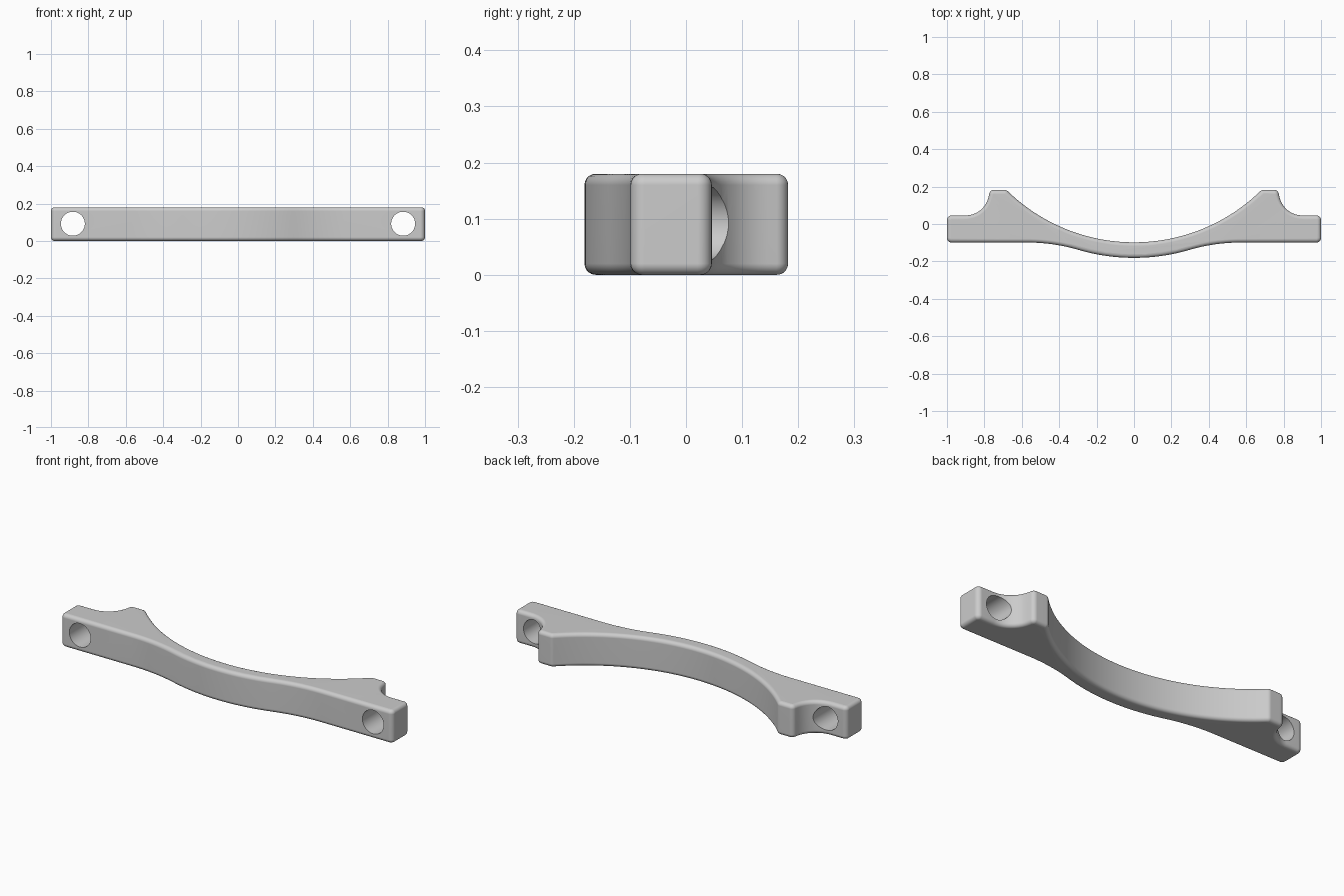
import bpy, bmesh
from math import sin, cos, asin, atan2, pi, radians, sqrt
from mathutils import Vector

HEIGHT = 0.18
ROUND = 0.02
STEPS = 5

cube = bpy.data.objects.get("Cube")
if cube:
    bpy.data.objects.remove(cube, do_unlink=True)

grey = bpy.data.materials.new("plain grey")
grey.use_nodes = True
grey.diffuse_color = (0.6, 0.6, 0.6, 1)
grey.node_tree.nodes["Principled BSDF"].inputs["Base Color"].default_value = grey.diffuse_color


def arc(cx, cy, r, start, end, steps):
    return [Vector((cx + r * cos(start + (end - start) * i / steps),
                    cy + r * sin(start + (end - start) * i / steps))) for i in range(steps + 1)]


def soften(before, corner, after, r):
    """Replace a convex outline corner by a small arc."""
    a, b = (before - corner).normalized(), (after - corner).normalized()
    half_angle = a.angle(b) / 2
    centre = corner + (a + b).normalized() * r / sin(half_angle)
    sweep = pi / 2 - half_angle
    middle = atan2(*(corner - centre).yx)
    return arc(centre.x, centre.y, r, middle - sweep, middle + sweep, 6)


def inset(points, distance):
    """Offset a counter-clockwise outline inward."""
    result = []
    for i, p in enumerate(points):
        d1 = (p - points[i - 1]).normalized()
        d2 = (points[(i + 1) % len(points)] - p).normalized()
        n1, n2 = Vector((-d1.y, d1.x)), Vector((-d2.y, d2.x))
        result.append(p + (n1 + n2) * distance / (1 + n1.dot(n2)))
    return result


# Right half of the outline, from the front middle around to the back middle
cy, inner, outer, front, back, ear_back = 0.872, 0.97, 1.053, -0.099, 0.182, 0.046
blend = 0.97
blend_x = sqrt((outer + blend) ** 2 - (cy - front + blend) ** 2)
swing = asin(blend_x / (outer + blend))
front_curve = arc(0, cy, outer, -pi / 2, -pi / 2 + swing, 14)
front_curve += arc(blend_x, front - blend, blend, pi / 2 + swing, pi / 2, 14)[1:]
notch = arc(0.9, 0.171, 0.125, -pi / 2, -pi + 0.2, 10)
rim = atan2(back - cy, sqrt(inner ** 2 - (back - cy) ** 2))
cradle = arc(0, cy, inner, rim, -pi / 2, 30)

end_front, end_back = Vector((1, front)), Vector((1, ear_back))
ear_tip = Vector((0.77, back))
half = front_curve
half += soften(front_curve[-1], end_front, end_back, 0.025)
half += soften(end_front, end_back, notch[0], 0.025)
half += notch
half += soften(notch[-1], ear_tip, cradle[0], 0.025)
half += soften(ear_tip, cradle[0], cradle[1], 0.025)
half += cradle[1:]
outline = half + [Vector((-p.x, p.y)) for p in half[-2:0:-1]]

# Curved bracket: stacked outlines that draw in at the bottom and top rims
levels = []
for i in range(STEPS + 1):
    angle = pi / 2 * i / STEPS
    levels.append((ROUND * (1 - sin(angle)), ROUND * (1 - cos(angle))))
levels += [(d, HEIGHT - z) for d, z in reversed(levels)]

bm = bmesh.new()
rings = [[bm.verts.new((p.x, p.y, z)) for p in inset(outline, d)] for d, z in levels]
for low, high in zip(rings, rings[1:]):
    for i in range(len(low)):
        bm.faces.new((low[i - 1], low[i], high[i], high[i - 1]))
caps = [bm.faces.new(rings[0][::-1]), bm.faces.new(rings[-1])]
bm.normal_update()
bmesh.ops.triangulate(bm, faces=caps, ngon_method='EAR_CLIP')
mesh = bpy.data.meshes.new("curved_bracket")
bm.to_mesh(mesh)
bm.free()
bracket = bpy.data.objects.new("curved_bracket", mesh)
bpy.context.collection.objects.link(bracket)
mesh.materials.append(grey)

# Screw holes through both ears
for side, x in (("left", 0.883), ("right", -0.883)):
    bpy.ops.mesh.primitive_cylinder_add(vertices=64, radius=0.064, depth=1,
                                        location=(x, 0, HEIGHT / 2 + 0.002),
                                        rotation=(pi / 2, 0, 0))
    cutter = bpy.context.object
    cutter.name = side + "_hole_cutter"
    cutter.data.materials.append(grey)
    cutter.hide_render = True
    cutter.hide_set(True)
    cut = bracket.modifiers.new(side + " hole", 'BOOLEAN')
    cut.operation = 'DIFFERENCE'
    cut.solver = 'EXACT'
    cut.object = cutter

# Bake the holes, then smooth the curved walls and keep the flat faces clean
bpy.ops.object.select_all(action='DESELECT')
bracket.select_set(True)
bpy.context.view_layer.objects.active = bracket
for name in [m.name for m in bracket.modifiers]:
    bpy.ops.object.modifier_apply(modifier=name)
bpy.ops.object.shade_smooth_by_angle(angle=radians(30))
weighted = bracket.modifiers.new("clean shading", 'WEIGHTED_NORMAL')
weighted.keep_sharp = True
